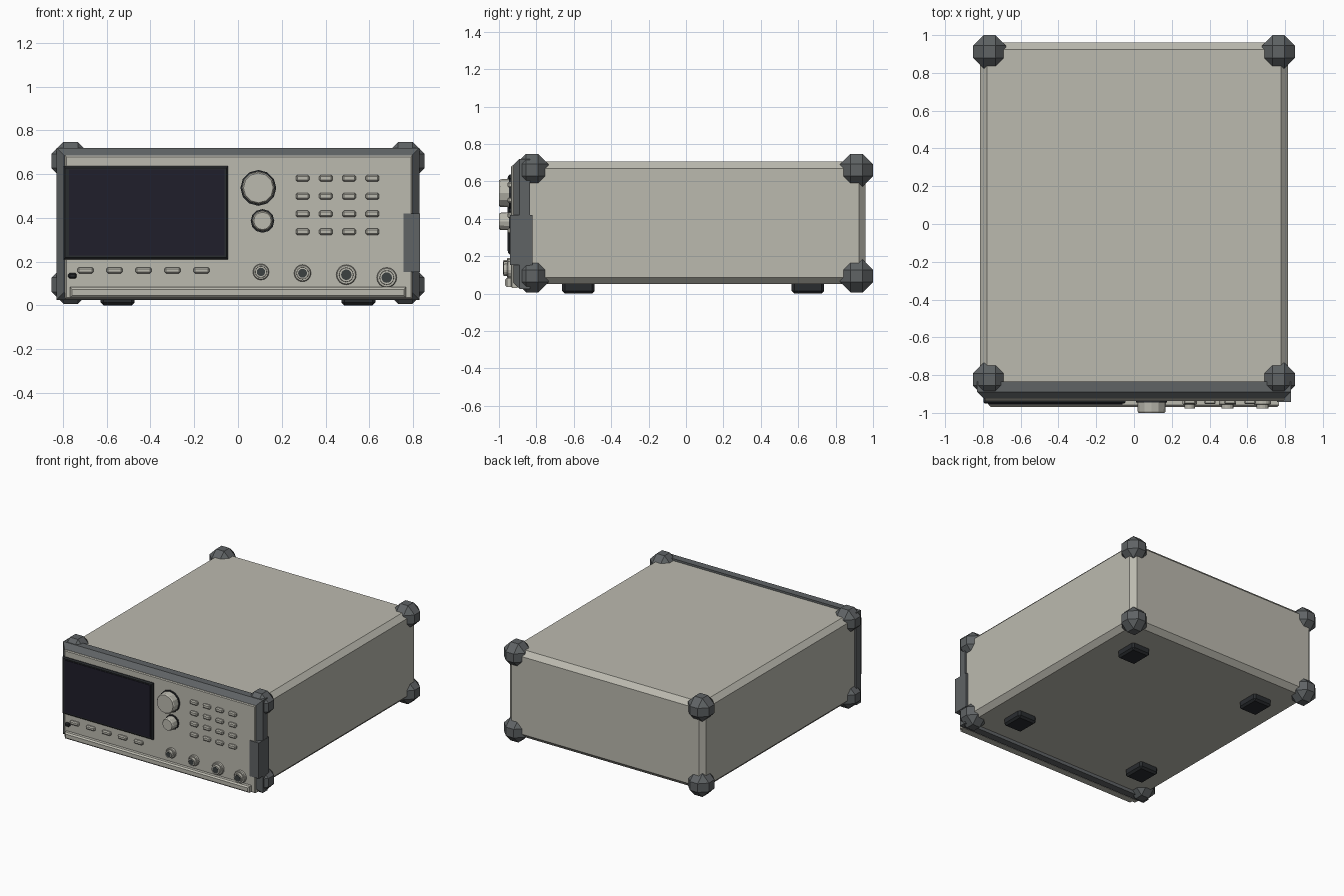
import bpy, bmesh, math
from mathutils import Matrix, Vector

if "Cube" in bpy.data.objects:
    bpy.data.objects.remove(bpy.data.objects["Cube"])


def material(name, rgb):
    m = bpy.data.materials.new(name)
    m.diffuse_color = (*rgb, 1)
    m.use_nodes = True
    m.node_tree.nodes["Principled BSDF"].inputs["Base Color"].default_value = m.diffuse_color
    return m


BEIGE = material("warm grey", (0.50, 0.49, 0.43))
DARK = material("slate grey", (0.115, 0.125, 0.13))
BLACK = material("near black", (0.022, 0.025, 0.028))
GLASS = material("navy glass", (0.014, 0.013, 0.024))
SOCKET = material("socket grey", (0.045, 0.052, 0.052))


def finish(name, bm, mat):
    bmesh.ops.recalc_face_normals(bm, faces=bm.faces)
    mesh = bpy.data.meshes.new(name)
    bm.to_mesh(mesh)
    bm.free()
    mesh.materials.append(mat)
    obj = bpy.data.objects.new(name, mesh)
    bpy.context.collection.objects.link(obj)
    return obj


def box(name, lo, hi, mat, bevel=0.0, keep=None):
    """Box from corner to corner; keep(edge midpoint) picks the edges to chamfer."""
    lo, hi = Vector(lo), Vector(hi)
    bm = bmesh.new()
    bmesh.ops.create_cube(bm, size=1)
    for v in bm.verts:
        v.co = Vector([(lo[i] + hi[i]) / 2 + v.co[i] * (hi[i] - lo[i]) for i in range(3)])
    if bevel:
        edges = [e for e in bm.edges
                 if keep is None or keep((e.verts[0].co + e.verts[1].co) / 2, lo, hi)]
        bmesh.ops.bevel(bm, geom=edges, offset=bevel, segments=1, affect='EDGES')
    return finish(name, bm, mat)


def lathe(name, x, z, profile, mat, sides=16):
    """Spin (radius, y) points round an axis pointing at the front."""
    bm = bmesh.new()
    rings = []
    for r, y in profile:
        rings.append([bm.verts.new((x + r * math.cos(2 * math.pi * k / sides), y,
                                    z + r * math.sin(2 * math.pi * k / sides)))
                      for k in range(sides)])
    for a, b in zip(rings, rings[1:]):
        for k in range(sides):
            j = (k + 1) % sides
            bm.faces.new((a[k], a[j], b[j], b[k]))
    bm.faces.new(rings[0])
    bm.faces.new(rings[-1])
    return finish(name, bm, mat)


def front_edge(mid, lo, hi):
    return abs(mid.y - lo.y) < 1e-4


def not_front(mid, lo, hi):
    return abs(mid.y - lo.y) > 1e-4


# Case with chamfered edges
box("case", (-0.815, -0.84, 0.05), (0.815, 0.96, 0.705), BEIGE, 0.036, not_front)

# Dark front surround and the panel set on it
box("front_surround", (-0.83, -0.925, 0.025), (0.83, -0.835, 0.72), DARK, 0.035, front_edge)
box("front_panel", (-0.79, -0.936, 0.03), (0.797, -0.90, 0.685), BEIGE, 0.006, front_edge)
box("panel_lip", (-0.768, -0.968, 0.035), (0.768, -0.93, 0.083), BEIGE, 0.01, front_edge)
box("side_latch", (0.757, -0.942, 0.152), (0.832, -0.82, 0.42), DARK)

# Corner bumpers
for cx in (-0.765, 0.765):
    for cy in (-0.823, 0.912):
        for cz in (0.094, 0.66):
            h = 0.0875
            box("corner_bumper", (cx - h, cy - h, cz - h), (cx + h, cy + h, cz + h), DARK, 0.055)

# Feet, tapered toward the ground
for cx in (-0.55, 0.55):
    for cy in (-0.575, 0.652):
        box("foot", (cx - 0.078, cy - 0.087, 0), (cx + 0.078, cy + 0.087, 0.06), BLACK, 0.014,
            lambda mid, lo, hi: mid.z < hi.z - 1e-4)

# Display
box("screen_bezel", (-0.798, -0.951, 0.21), (-0.045, -0.925, 0.636), BLACK, 0.008, front_edge)
box("screen_glass", (-0.773, -0.955, 0.227), (-0.062, -0.947, 0.62), GLASS)

# Rotary knobs on dark collars
for x, z, r in ((0.093, 0.537, 0.074), (0.112, 0.386, 0.046)):
    lathe("knob_collar", x, z, [(r + 0.008, -0.93), (r + 0.008, -0.946)], BLACK, 12)
    lathe("knob", x, z, [(r + 0.002, -0.94), (r, -0.992), (r - 0.006, -1.0)], BEIGE, 12)


def key(name, x, z, w, h, mat):
    box(name, (x - w / 2, -0.954, z - h / 2), (x + w / 2, -0.93, z + h / 2), mat, 0.007,
        lambda mid, lo, hi: mid.y < hi.y - 1e-4)


# Keypad, soft keys and power button
for col in range(4):
    for row in range(4):
        key("keypad_key", 0.295 + 0.1065 * col, 0.581 - 0.0815 * row, 0.062, 0.03, BEIGE)
for k in range(5):
    key("soft_key", -0.697 + 0.1325 * k, 0.16, 0.073, 0.028, BEIGE)
key("power_button", -0.757, 0.135, 0.038, 0.026, BLACK)

# Input connectors: flange, barrel, dark socket
for x, z, r in ((0.105, 0.153, 0.037), (0.295, 0.147, 0.039),
                (0.495, 0.14, 0.046), (0.68, 0.127, 0.046)):
    lathe("connector", x, z, [(r, -0.93), (r, -0.952), (r - 0.004, -0.956),
                              (r * 0.72, -0.956), (r * 0.7, -0.976)], BEIGE)
    lathe("connector_socket", x, z, [(r * 0.52, -0.97), (r * 0.52, -0.978)], SOCKET)
